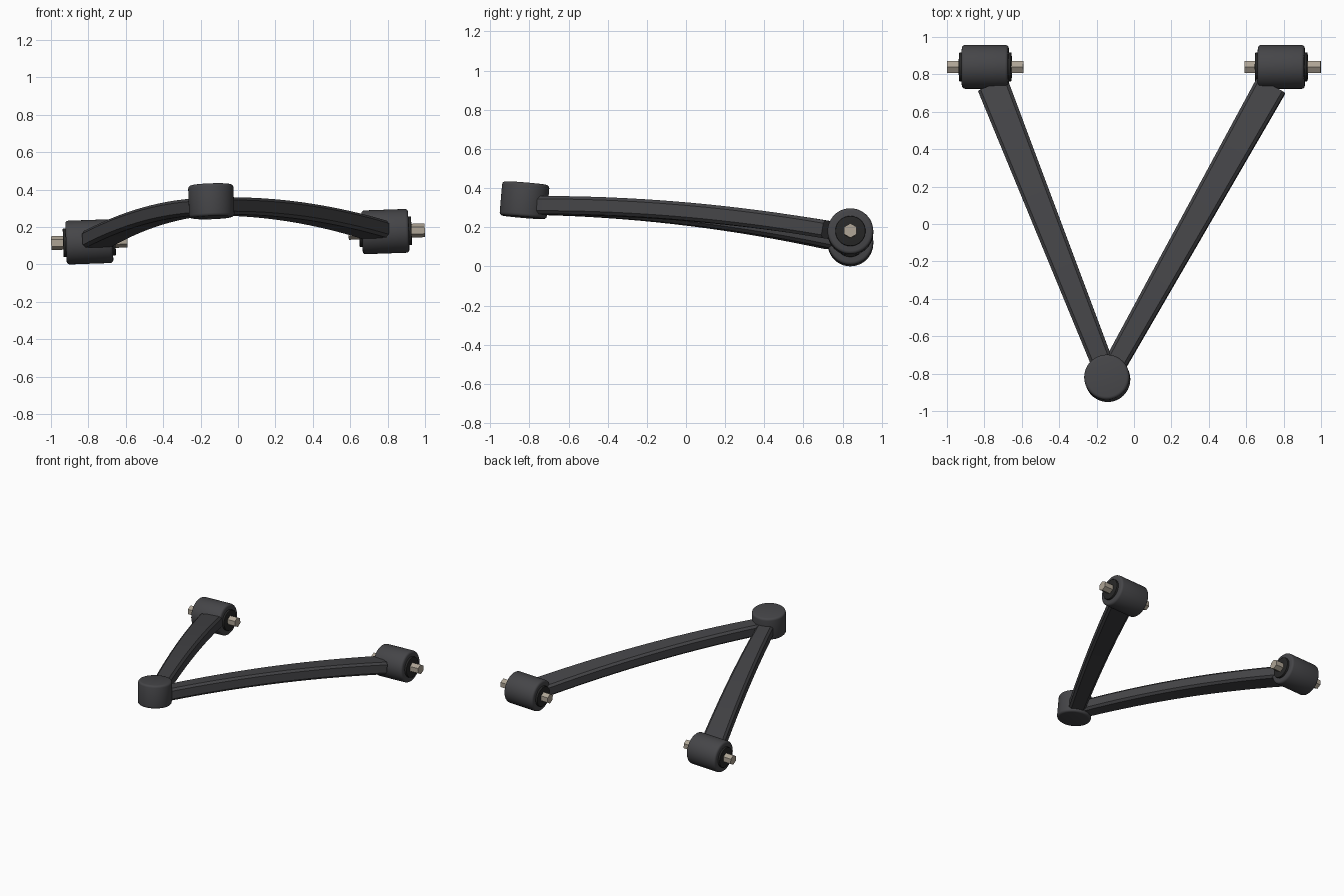
import bpy, bmesh, math
from mathutils import Vector, Matrix

if "Cube" in bpy.data.objects:
    bpy.data.objects.remove(bpy.data.objects["Cube"])


def material(name, rgb):
    m = bpy.data.materials.new(name)
    m.diffuse_color = (*rgb, 1)
    m.use_nodes = True
    m.node_tree.nodes["Principled BSDF"].inputs["Base Color"].default_value = m.diffuse_color
    return m


STEEL = material("dark_steel", (0.06, 0.06, 0.065))
RUBBER = material("black_rubber", (0.02, 0.02, 0.02))
PIN = material("bare_metal", (0.42, 0.37, 0.30))

UP = Vector((-0.035, 0.085, 1)).normalized()       # tilted axis of the ball housing
PIVOT = Vector((1, 0, 0.035)).normalized()         # shared axis of both bushings


def finish(name, bm, mat, smooth=True):
    bmesh.ops.recalc_face_normals(bm, faces=bm.faces)
    me = bpy.data.meshes.new(name)
    bm.to_mesh(me)
    bm.free()
    ob = bpy.data.objects.new(name, me)
    bpy.context.collection.objects.link(ob)
    me.materials.append(mat)
    if smooth:
        bpy.ops.object.select_all(action='DESELECT')
        ob.select_set(True)
        bpy.context.view_layer.objects.active = ob
        bpy.ops.object.shade_smooth_by_angle(angle=math.radians(32))
    return ob


def cylinder(name, center, axis, radius, length, mat, sides=48, bevel=0.0, spin=0.0):
    rot = Vector((0, 0, 1)).rotation_difference(axis).to_matrix().to_4x4()
    bm = bmesh.new()
    bmesh.ops.create_cone(bm, cap_ends=True, segments=sides, radius1=radius,
                          radius2=radius, depth=length)
    if bevel:
        rims = [e for e in bm.edges if abs(e.verts[0].co.z - e.verts[1].co.z) < 1e-5]
        bmesh.ops.bevel(bm, geom=rims, offset=bevel, segments=3, profile=0.5,
                        affect='EDGES')
    bm.transform(Matrix.Translation(center) @ rot @ Matrix.Rotation(spin, 4, 'Z'))
    return finish(name, bm, mat, sides > 8)


def arm(name, start, mid, end, steps=18):
    """Tapered bar with chamfered edges swept along a shallow arch."""
    bm = bmesh.new()
    rings = []
    ctrl = 2 * mid - (start + end) / 2
    for i in range(steps + 1):
        t = i / steps
        p = start * (1 - t) ** 2 + ctrl * 2 * t * (1 - t) + end * t * t
        tan = ((ctrl - start) * (1 - t) + (end - ctrl) * t).normalized()
        side = tan.cross(UP).normalized()
        up = side.cross(tan)
        w, h, c = (0.115 + 0.055 * t) / 2, 0.046, 0.016
        sec = [(w, h - c), (w - c, h), (c - w, h), (-w, h - c),
               (-w, c - h), (c - w, -h), (w - c, -h), (w, c - h)]
        rings.append([bm.verts.new(p + side * a + up * b) for a, b in sec])
    for r, s in zip(rings, rings[1:]):
        for k in range(8):
            bm.faces.new((r[k], r[(k + 1) % 8], s[(k + 1) % 8], s[k]))
    bm.faces.new(rings[0])
    bm.faces.new(rings[-1])
    return finish(name, bm, STEEL)


# Ball joint housing at the front tip
ball = Vector((-0.143, -0.825, 0.338))
cylinder("ball_joint_housing", ball, UP, 0.121, 0.175, STEEL, bevel=0.016)

# Two arms spreading back to the bushings
hub = Vector((-0.14, -0.82, 0.31))
arm("left_arm", hub, Vector((-0.446, -0.043, 0.262)), Vector((-0.753, 0.737, 0.135)))
arm("right_arm", hub, Vector((0.295, -0.043, 0.283)), Vector((0.732, 0.737, 0.185)))

# Pivot bushings: sleeve, rubber core and hexagonal pin
for label, center in (("left", Vector((-0.795, 0.84, 0.121))),
                      ("right", Vector((0.788, 0.84, 0.176)))):
    cylinder(label + "_bushing_sleeve", center, PIVOT, 0.117, 0.25, STEEL, bevel=0.016)
    cylinder(label + "_rubber_core", center, PIVOT, 0.077, 0.28, RUBBER, bevel=0.004)
    cx = Vector((0.795 if center.x > 0 else -0.795, center.y, center.z))
    cylinder(label + "_pivot_pin", cx, PIVOT, 0.037, 0.408, PIN, sides=6,
             spin=math.radians(30))
